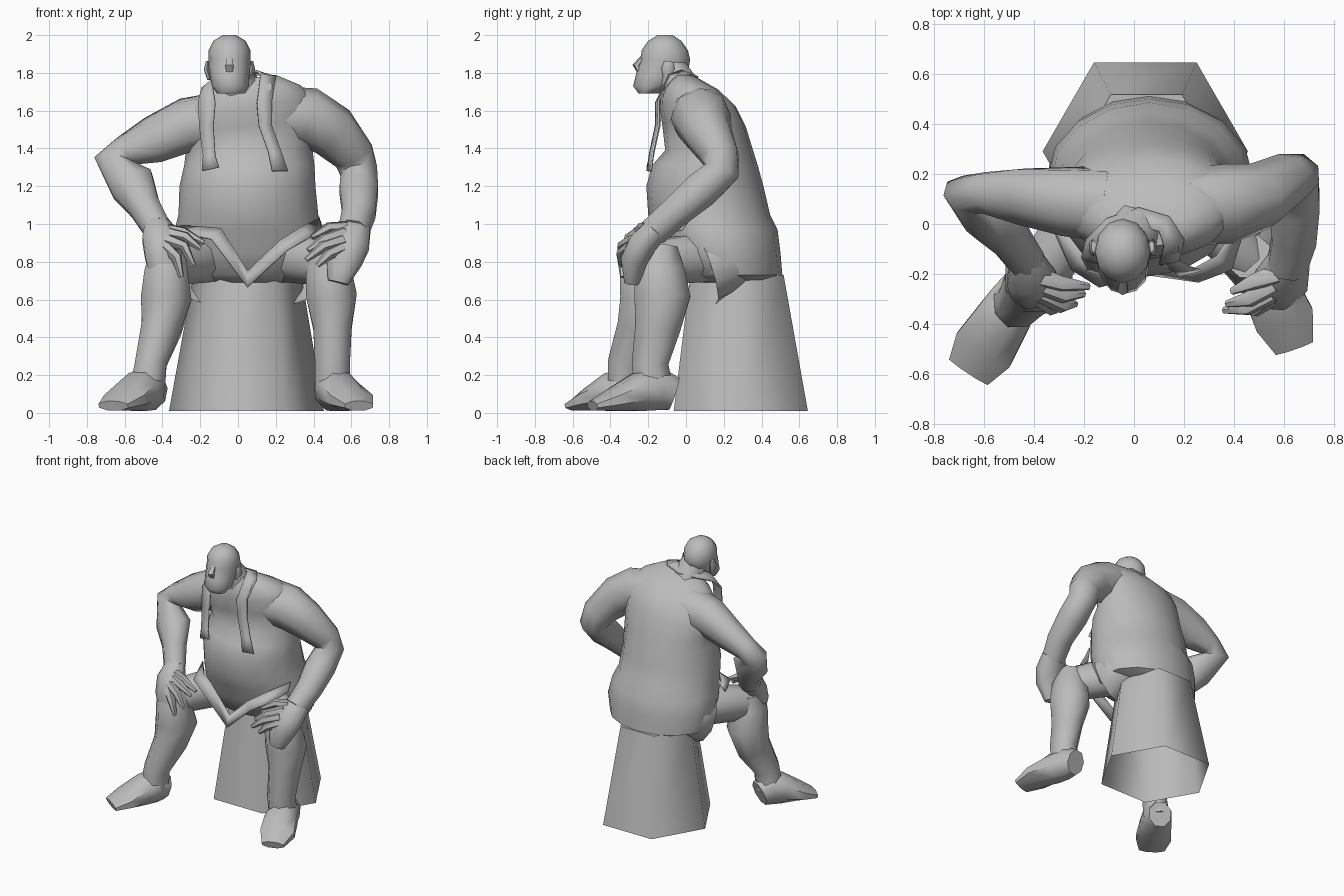
import bpy, bmesh, math
from mathutils import Vector

grey = bpy.data.materials.new("plain grey")
grey.diffuse_color = (0.5, 0.5, 0.5, 1)


def finish(name, verts, faces, angle=55):
    me = bpy.data.meshes.new(name)
    me.from_pydata(verts, [], faces)
    bm = bmesh.new()
    bm.from_mesh(me)
    bmesh.ops.recalc_face_normals(bm, faces=bm.faces)
    bm.to_mesh(me)
    bm.free()
    me.materials.append(grey)
    ob = bpy.data.objects.new(name, me)
    bpy.context.collection.objects.link(ob)
    bpy.ops.object.select_all(action='DESELECT')
    ob.select_set(True)
    bpy.context.view_layer.objects.active = ob
    bpy.ops.object.shade_smooth_by_angle(angle=math.radians(angle))
    return ob


def skin(name, rings, start_cap=True, end_cap=True, angle=55):
    """Join equal-length rings of points into one surface."""
    n = len(rings[0])
    verts = [p for r in rings for p in r]
    faces = [(i*n+j, i*n+(j+1) % n, (i+1)*n+(j+1) % n, (i+1)*n+j)
             for i in range(len(rings)-1) for j in range(n)]
    if start_cap:
        faces.append(tuple(range(n)))
    if end_cap:
        faces.append(tuple(range(len(verts)-n, len(verts))))
    return finish(name, verts, faces, angle)


def limb(name, path, ref, n=8, caps=True):
    """Tube through (x, y, z, radius along ref, other radius)."""
    pts = [Vector(p[:3]) for p in path]
    rings = []
    for i, p in enumerate(path):
        t = Vector()
        if i:
            t += (pts[i]-pts[i-1]).normalized()
        if i < len(pts)-1:
            t += (pts[i+1]-pts[i]).normalized()
        t.normalize()
        u = Vector(ref)
        u = (u - t*u.dot(t)).normalized()
        v = t.cross(u)
        rings.append([pts[i] + u*p[3]*math.cos(a) + v*p[4]*math.sin(a)
                      for a in (2*math.pi*(j+.5)/n for j in range(n))])
    return skin(name, rings, caps, caps)


def stack(name, rows, n, slope=0.0, slope_from=9):
    """Horizontal rings from (z, centre x, half width, front y, back y)."""
    rings = []
    for z, cx, rx, y0, y1 in rows:
        ring = []
        for j in range(n):
            a = 2*math.pi*j/n + math.pi/2
            dx = rx*math.cos(a)
            dz = slope*dx if z > slope_from else 0
            ring.append(Vector((cx+dx, (y0+y1)/2 + (y1-y0)/2*math.sin(a), z+dz)))
        rings.append(ring)
    return skin(name, rings)


def ribbon(name, pairs, thick=0.01):
    verts = [p for pr in pairs for p in pr]
    faces = [(2*i, 2*i+1, 2*i+3, 2*i+2) for i in range(len(pairs)-1)]
    ob = finish(name, verts, faces)
    m = ob.modifiers.new("thickness", 'SOLIDIFY')
    m.thickness = thick
    m.offset = 0
    return ob


# Six-sided tapering stool, hollow underneath
def hexagon(cx, cy, z, r):
    return [Vector((cx+r*math.cos(k*math.pi/3), cy+r*math.sin(k*math.pi/3), z))
            for k in range(6)]


skin("stool", [hexagon(.045, .29, .01, .41), hexagon(.05, .27, .73, .285)], start_cap=False, angle=65)

# Torso with heavy belly, hips and sloping shoulders
stack("torso", [
    (.69, .06, .23, .0, .46), (.73, .06, .38, -.07, .51), (.85, .065, .41, -.12, .50),
    (.97, .06, .395, -.17, .485), (1.05, .055, .37, -.20, .445), (1.20, .05, .36, -.21, .41),
    (1.31, .06, .345, -.18, .38), (1.39, .06, .335, -.11, .355), (1.52, .06, .35, -.125, .315),
    (1.62, .06, .34, -.14, .265), (1.70, .06, .27, -.13, .18), (1.77, .05, .15, -.09, .06)],
    16, .13, 1.45)

# Neck, head, ears, nose
limb("neck", [(.02, .0, 1.66, .13, .12), (-.03, -.08, 1.82, .10, .09)], (1, 0, 0))
stack("head", [
    (1.69, -.04, .07, -.25, -.15), (1.73, -.04, .098, -.28, -.08), (1.79, -.045, .105, -.265, -.01),
    (1.83, -.045, .11, -.255, .015), (1.87, -.045, .112, -.24, .022), (1.92, -.045, .11, -.235, .01),
    (1.97, -.045, .085, -.20, -.025), (2.0, -.045, .035, -.15, -.07)], 12)
for s in (-1, 1):
    limb("ear", [(-.045+s*.105, -.10, 1.765, .015, .02), (-.045+s*.12, -.095, 1.82, .018, .035),
                 (-.045+s*.115, -.09, 1.86, .012, .025)], (1, 0, 0), 6)
limb("nose", [(-.045, -.225, 1.89, .014, .010), (-.045, -.262, 1.84, .024, .022),
              (-.045, -.25, 1.81, .022, .012)], (1, 0, 0), 6)

# Arms, each with the ring axis square to its bend
limb("right_arm", [
    (-.10, .08, 1.55, .16, .15), (-.27, .09, 1.525, .14, .15), (-.45, .11, 1.445, .11, .135),
    (-.60, .125, 1.385, .085, .085), (-.665, .115, 1.335, .085, .10), (-.56, .02, 1.21, .105, .13),
    (-.495, -.06, 1.09, .085, .09), (-.43, -.15, .98, .075, .08)], (-.11, -.4, .28))
limb("left_arm", [
    (.22, .07, 1.58, .15, .16), (.37, .08, 1.565, .16, .16), (.50, .11, 1.49, .145, .135),
    (.615, .18, 1.36, .115, .105), (.64, .19, 1.28, .105, .10), (.64, .08, 1.18, .11, .105),
    (.64, -.06, 1.06, .095, .09), (.61, -.17, .96, .085, .085)], (1, 0, 0))

# Hands resting on the knees
limb("right_palm", [(-.43, -.14, 1.0, .07, .065), (-.41, -.22, .93, .105, .08),
                    (-.395, -.265, .83, .105, .08), (-.39, -.28, .70, .075, .05)], (1, 0, 0))
limb("left_palm", [(.62, -.15, .98, .09, .07), (.59, -.225, .90, .115, .08),
                   (.56, -.275, .81, .105, .075), (.53, -.285, .69, .06, .045)], (1, 0, 0))


def finger(name, a, k, b):
    limb(name, [(*a, .042, .036), (*k, .033, .03), (*b, .014, .014)], (.2, -1, .3), 6)


finger("right_finger", (-.38, -.29, .87), (-.325, -.335, .82), (-.30, -.335, .72))
finger("right_finger", (-.37, -.275, .91), (-.285, -.325, .88), (-.235, -.32, .78))
finger("right_finger", (-.38, -.24, .95), (-.28, -.285, .93), (-.20, -.28, .87))
finger("right_thumb", (-.39, -.21, .97), (-.29, -.24, .955), (-.18, -.25, .90))
finger("left_finger", (.55, -.29, .87), (.48, -.34, .84), (.42, -.34, .78))
finger("left_finger", (.55, -.275, .91), (.45, -.335, .88), (.36, -.345, .81))
finger("left_finger", (.56, -.24, .95), (.46, -.30, .92), (.37, -.32, .86))
finger("left_thumb", (.57, -.20, .98), (.48, -.23, .98), (.39, -.27, .93))

# Legs: thigh, shin, then foot
limb("right_thigh", [(-.10, .16, .83, .14, .13), (-.20, .05, .82, .135, .14),
                     (-.33, -.14, .80, .115, .13), (-.40, -.25, .77, .09, .10)], (1, -.6, 0))
limb("right_shin", [(-.37, -.20, .87, .10, .09), (-.38, -.23, .75, .125, .13),
                    (-.38, -.20, .61, .145, .16), (-.405, -.24, .45, .115, .135),
                    (-.46, -.32, .27, .09, .10), (-.48, -.32, .12, .10, .10)], (1, 0, 0))
limb("right_foot", [(-.45, -.245, .10, .085, .095), (-.48, -.31, .125, .11, .12),
                    (-.53, -.39, .11, .12, .11), (-.60, -.50, .07, .135, .065),
                    (-.66, -.59, .037, .10, .028)], (.85, -.53, 0))
limb("left_thigh", [(.22, .16, .83, .14, .13), (.30, .05, .82, .135, .14),
                    (.42, -.10, .80, .115, .13), (.49, -.18, .77, .09, .10)], (1, .6, 0))
limb("left_shin", [(.46, -.13, .88, .10, .09), (.48, -.14, .75, .13, .145),
                   (.495, -.125, .62, .145, .16), (.50, -.15, .45, .11, .13),
                   (.50, -.19, .26, .10, .105), (.50, -.17, .12, .10, .11)], (1, 0, 0))
limb("left_foot", [(.49, -.065, .10, .08, .095), (.50, -.14, .125, .105, .12),
                   (.54, -.25, .11, .12, .11), (.60, -.38, .07, .13, .065),
                   (.64, -.495, .037, .085, .028)], (1, .35, 0))

# Shorts: open legs that sag below the thighs
for name, s in (("right_shorts_leg", -1), ("left_shorts_leg", 1)):
    limb(name, [(.06+s*.16, .26, .83, .18, .13), (.06+s*.25, .17, .79, .17, .18),
                (.06+s*.27, .10, .765, .14, .20)], (s, .6, 0), 10, False)

# Waistband hanging in a V below the belly
ribbon("waistband", [
    ((-.31, .02, .99), (-.32, -.02, .93)), ((-.20, -.13, .985), (-.25, -.18, .94)),
    ((-.09, -.20, .975), (-.14, -.25, .92)), ((.05, -.17, .75), (.05, -.20, .665)),
    ((.22, -.19, .91), (.26, -.23, .86)), ((.33, -.13, .98), (.39, -.18, .935)),
    ((.43, .02, 1.03), (.44, -.02, .97))])

# Open vest front with a collar passing behind the neck
ribbon("vest_front", [
    ((-.19, -.185, 1.28), (-.10, -.205, 1.30)), ((-.185, -.175, 1.36), (-.12, -.19, 1.36)),
    ((-.205, -.14, 1.52), (-.13, -.16, 1.52)), ((-.21, -.13, 1.65), (-.12, -.16, 1.64)),
    ((-.19, -.06, 1.72), (-.14, -.09, 1.76)), ((-.11, .02, 1.755), (-.09, -.03, 1.79)),
    ((.02, .065, 1.775), (.0, .0, 1.81)), ((.14, .03, 1.795), (.10, -.03, 1.81)),
    ((.20, -.06, 1.78), (.12, -.09, 1.79)), ((.18, -.145, 1.66), (.10, -.16, 1.64)),
    ((.18, -.145, 1.52), (.11, -.16, 1.52)), ((.23, -.175, 1.38), (.16, -.19, 1.38)),
    ((.265, -.185, 1.28), (.18, -.205, 1.28))])
